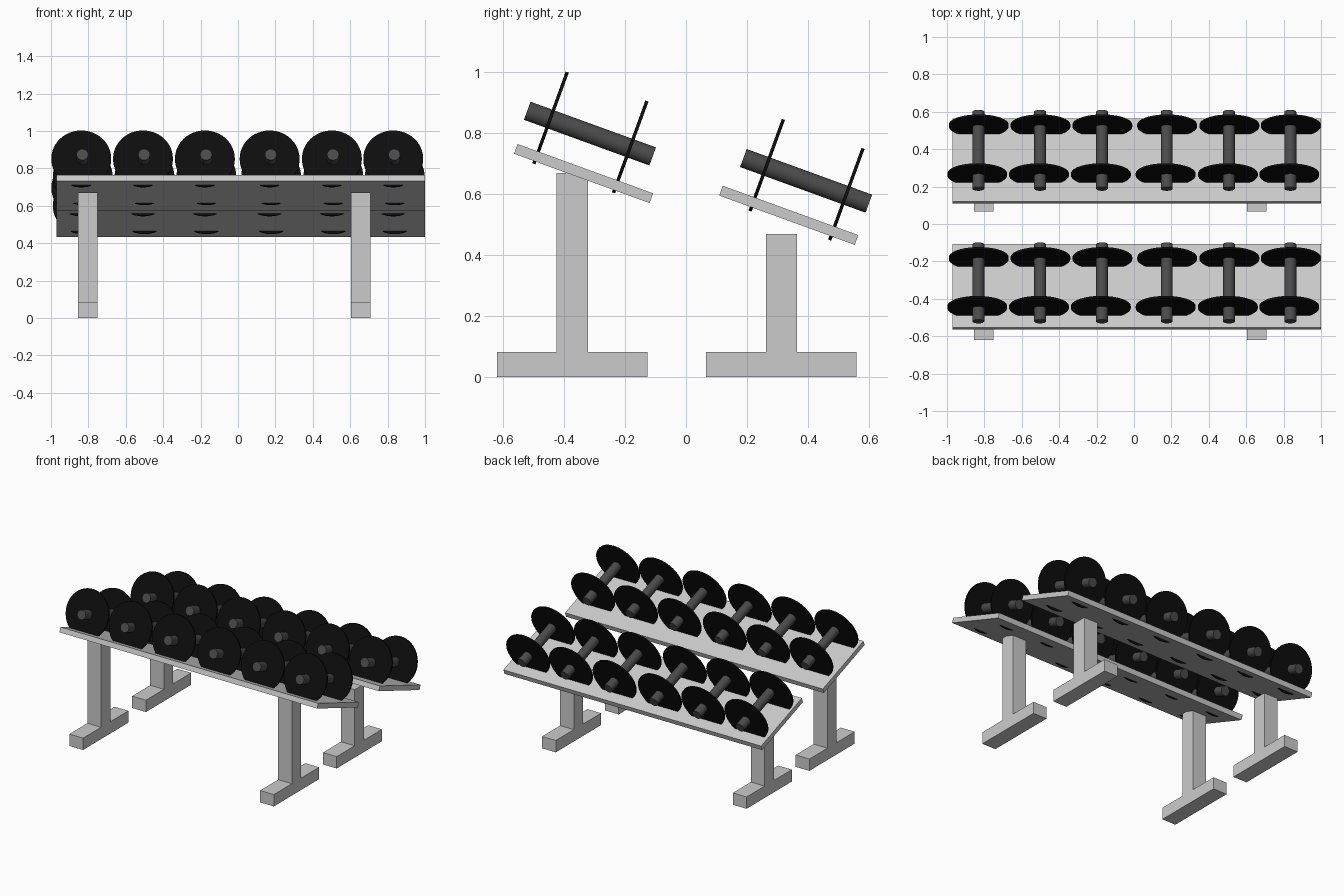
import bpy, math
from mathutils import Matrix, Vector

if "Cube" in bpy.data.objects:
    bpy.data.objects.remove(bpy.data.objects["Cube"])

TILT = math.radians(-20)
ROT = Matrix.Rotation(TILT, 4, 'X')


def material(name, v):
    m = bpy.data.materials.new(name)
    m.diffuse_color = (v, v, v, 1)
    m.use_nodes = True
    m.node_tree.nodes["Principled BSDF"].inputs["Base Color"].default_value = m.diffuse_color
    return m


black = material("black_rubber", 0.004)
dark = material("dark_steel", 0.07)


def box(name, x, y, z, rot=0):
    """Box from (min, max) ranges, tilted about its own centre."""
    c = [(a + b) / 2 for a, b in (x, y, z)]
    bpy.ops.mesh.primitive_cube_add(size=1, location=c, rotation=(rot, 0, 0))
    o = bpy.context.object
    o.name = name
    o.scale = [b - a for a, b in (x, y, z)]
    bpy.ops.object.transform_apply(location=False, rotation=False, scale=True)


def rod(name, centre, r, length, mat):
    """Cylinder whose axis follows the tilted shelf from front to back."""
    bpy.ops.mesh.primitive_cylinder_add(vertices=48, radius=r, depth=length, location=centre,
                                        rotation=(TILT + math.pi / 2, 0, 0))
    o = bpy.context.object
    o.name = name
    o.data.materials.append(mat)
    bpy.ops.object.shade_smooth_by_angle(angle=math.radians(40))


def rack(tag, shelf, post_y, post_top, bar):
    # tilted shelf
    sy, sz = shelf
    box(tag + "_shelf", (-0.97, 1.0), (sy - 0.2365, sy + 0.2365), (sz - 0.017, sz + 0.017), TILT)
    # T-shaped legs
    for side, x in (("left", (-0.855, -0.75)), ("right", (0.603, 0.708))):
        box(f"{tag}_{side}_foot", x, (post_y - 0.247, post_y + 0.247), (0, 0.082))
        box(f"{tag}_{side}_post", x, (post_y - 0.051, post_y + 0.051), (0.082, post_top))
    # dumbbells: bar plus two thin plates
    for i, x in enumerate((-0.832, -0.502, -0.171, 0.175, 0.508, 0.836), 1):
        c = Vector((x, *bar))
        rod(f"{tag}_dumbbell_bar_{i}", c, 0.0315, 0.438, dark)
        for end, s in (("front", -1), ("back", 1)):
            p = c + ROT @ Vector((0.004 * s - 0.002, 0.139 * s, 0.004))
            rod(f"{tag}_dumbbell_{end}_plate_{i}", p, 0.16, 0.011, black)


rack("front_rack", (-0.336, 0.668), -0.373, 0.67, (-0.315, 0.799))
rack("back_rack", (0.337, 0.531), 0.313, 0.47, (0.394, 0.644))
